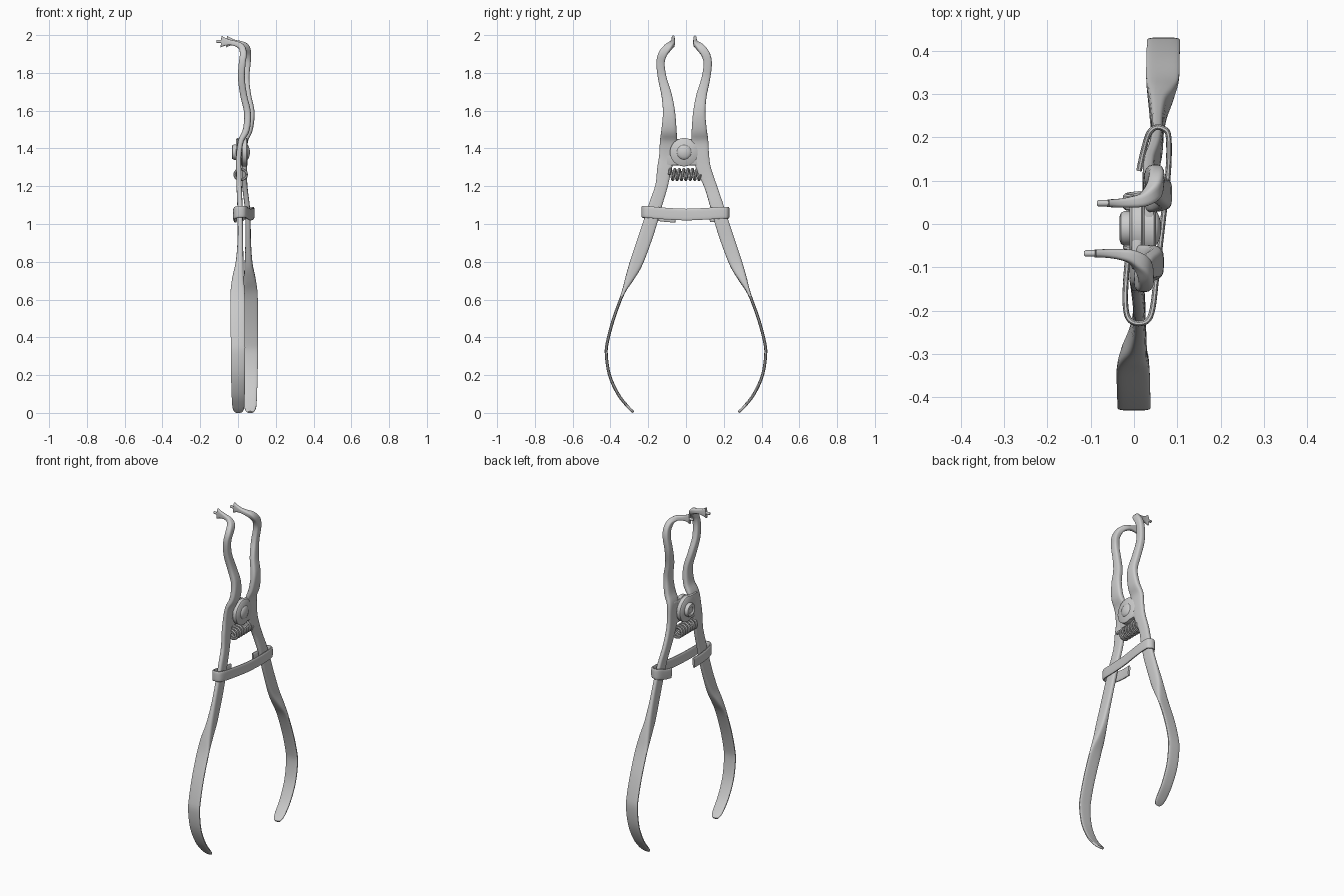
import bpy, bmesh, math
from mathutils import Vector

if "Cube" in bpy.data.objects:
    bpy.data.objects.remove(bpy.data.objects["Cube"])


def finish(name, bm, angle=40):
    bmesh.ops.recalc_face_normals(bm, faces=bm.faces[:])
    me = bpy.data.meshes.new(name)
    bm.to_mesh(me)
    bm.free()
    ob = bpy.data.objects.new(name, me)
    bpy.context.collection.objects.link(ob)
    bpy.ops.object.select_all(action='DESELECT')
    ob.select_set(True)
    bpy.context.view_layer.objects.active = ob
    bpy.ops.object.shade_smooth_by_angle(angle=math.radians(angle))
    return ob


def catmull(rows, steps):
    out, n = [], len(rows)
    for i in range(n - 1):
        quad = [rows[max(i - 1, 0)], rows[i], rows[i + 1], rows[min(i + 2, n - 1)]]
        for s in range(steps):
            t = s / steps
            out.append([0.5 * (2 * b + (c - a) * t + (2 * a - 5 * b + 4 * c - d) * t * t
                               + (3 * b - a - 3 * c + d) * t ** 3) for a, b, c, d in zip(*quad)])
    return out + [list(rows[-1])]


def loft(name, rows, ref, steps=4, sides=20, power=3.5):
    """Sweep a rounded-rectangle section; rows are x, y, z, size along ref, other size."""
    rows = catmull(rows, steps)
    pts = [Vector(r[:3]) for r in rows]
    bm = bmesh.new()
    rings = []
    for i, r in enumerate(rows):
        t = (pts[min(i + 1, len(pts) - 1)] - pts[max(i - 1, 0)]).normalized()
        u = (ref - t * ref.dot(t)).normalized()
        v = t.cross(u)
        ring = []
        for k in range(sides):
            a = 2 * math.pi * (k + 0.5) / sides
            c, s = math.cos(a), math.sin(a)
            pu = math.copysign(abs(c) ** (2 / power), c) * r[3] / 2
            pv = math.copysign(abs(s) ** (2 / power), s) * r[4] / 2
            ring.append(bm.verts.new(pts[i] + u * pu + v * pv))
        rings.append(ring)
    for a, b in zip(rings, rings[1:]):
        for k in range(sides):
            j = (k + 1) % sides
            bm.faces.new((a[k], a[j], b[j], b[k]))
    bm.faces.new(rings[0])
    bm.faces.new(rings[-1])
    return finish(name, bm)


def lathe_x(name, profile, y, z, seg=32):
    """Revolve (x, radius) points around an axis parallel to x."""
    bm = bmesh.new()
    rings = [[bm.verts.new((x, y + r * math.cos(2 * math.pi * k / seg),
                            z + r * math.sin(2 * math.pi * k / seg))) for k in range(seg)]
             for x, r in profile]
    for a, b in zip(rings, rings[1:]):
        for k in range(seg):
            j = (k + 1) % seg
            bm.faces.new((a[k], a[j], b[j], b[k]))
    bm.faces.new(rings[0])
    bm.faces.new(rings[-1])
    return finish(name, bm)


def box(name, centre, size, bevel):
    bm = bmesh.new()
    bmesh.ops.create_cube(bm, size=1)
    for v in bm.verts:
        v.co = Vector(c + p * s for c, p, s in zip(centre, v.co, size))
    bmesh.ops.bevel(bm, geom=bm.edges[:], offset=bevel, segments=2, affect='EDGES', profile=0.5)
    return finish(name, bm)


# Arm stations: x of left arm, x of right arm, distance from centre, z, width, thickness
upper = [
    (-.09, -.06, .058, 1.966, .018, .062), (-.065, -.038, .058, 1.964, .02, .040),
    (-.035, -.012, .060, 1.96, .024, .028), (-.005, .022, .066, 1.952, .032, .030),
    (.020, .045, .085, 1.935, .042, .034), (.028, .052, .113, 1.90, .046, .036),
    (.022, .049, .125, 1.85, .044, .036), (.018, .042, .115, 1.77, .046, .036),
    (.030, .052, .092, 1.68, .055, .036), (.050, .070, .080, 1.59, .065, .036),
    (.044, .060, .080, 1.50, .080, .036), (.016, .038, .083, 1.44, .09, .030),
    (.004, .035, .090, 1.36, .085, .028), (.004, .034, .105, 1.29, .076, .028)]
lower = [
    (.006, .036, .130, 1.20, .066, .028), (.010, .048, .162, 1.10, .070, .028),
    (.012, .053, .192, 1.00, .074, .028), (.012, .054, .225, .90, .074, .030),
    (.008, .056, .265, .79, .068, .042), (.000, .062, .300, .71, .045, .062),
    (-.002, .066, .335, .63, .018, .076), (-.001, .067, .383, .50, .016, .077),
    (.000, .068, .415, .38, .016, .077), (.000, .068, .422, .31, .016, .077),
    (.000, .067, .405, .20, .016, .074), (.001, .066, .360, .10, .016, .070),
    (.002, .065, .310, .035, .015, .064), (.002, .065, .285, .010, .014, .046),
    (.002, .065, .278, .004, .012, .024)]
PIVOT_Y, PIVOT_Z = -.01, 1.38

for side, label, col in ((-1, "left", 0), (1, "right", 1)):
    rows = [(r[col], side * r[2] - .01, r[3], r[4], r[5]) for r in upper]
    rows += [(r[col], side * r[2], r[3], r[4], r[5]) for r in lower]
    loft(label + "_arm", rows, Vector((0, 1, 0)))

    # Small pin standing out of the flared tip
    x, y, z = rows[0][:3]
    lathe_x(label + "_tip_pin", [(x - .025, .005), (x - .022, .0075), (x + .02, .0075)], y, z, 12)

    # Hinge plate joining the arm to its round lobe
    lx = (.006, .035)[col]
    box(label + "_hinge_plate", (lx, side * .05 - .01, 1.38), (.024, .09, .14), .006)
    lathe_x(label + "_hinge_lobe", [(lx - .016, .069), (lx - .011, .075), (lx + .011, .075),
                                    (lx + .016, .069)], PIVOT_Y, PIVOT_Z)

# Rivet: domed on one side, dished head on the other
dome = [(.048, .040), (.054, .036), (.059, .026), (.062, .013), (.063, .003)]
dish = [(-.026, .004), (-.026, .018), (-.031, .022), (-.033, .028), (-.030, .036), (-.022, .040),
        (-.008, .040)]
lathe_x("pivot_rivet", dish + dome, PIVOT_Y, PIVOT_Z)

# Compression spring between the arms
turns, n = 7, 7 * 16
helix = [(.014 + .032 * math.cos(2 * math.pi * turns * i / n), -.088 + .163 * i / n,
          1.262 + .028 * math.sin(2 * math.pi * turns * i / n), .015, .015) for i in range(n + 1)]
loft("spring", helix, Vector((0, 1, 0)), steps=1, sides=8, power=2)

# Sliding locking band folded around both arms
band = [(.012, .125, 1.04), (.022, .17, 1.045), (.034, .208, 1.055), (.050, .223, 1.06),
        (.070, .219, 1.06), (.080, .20, 1.06), (.079, .12, 1.055), (.066, 0, 1.05),
        (.052, -.12, 1.056), (.043, -.195, 1.063), (.030, -.224, 1.065), (.004, -.229, 1.065),
        (-.014, -.215, 1.06), (-.020, -.18, 1.053), (-.018, -.12, 1.043), (-.012, -.055, 1.038)]
loft("locking_band", [p + (.062, .013) for p in band], Vector((0, 0, 1)), sides=16)
